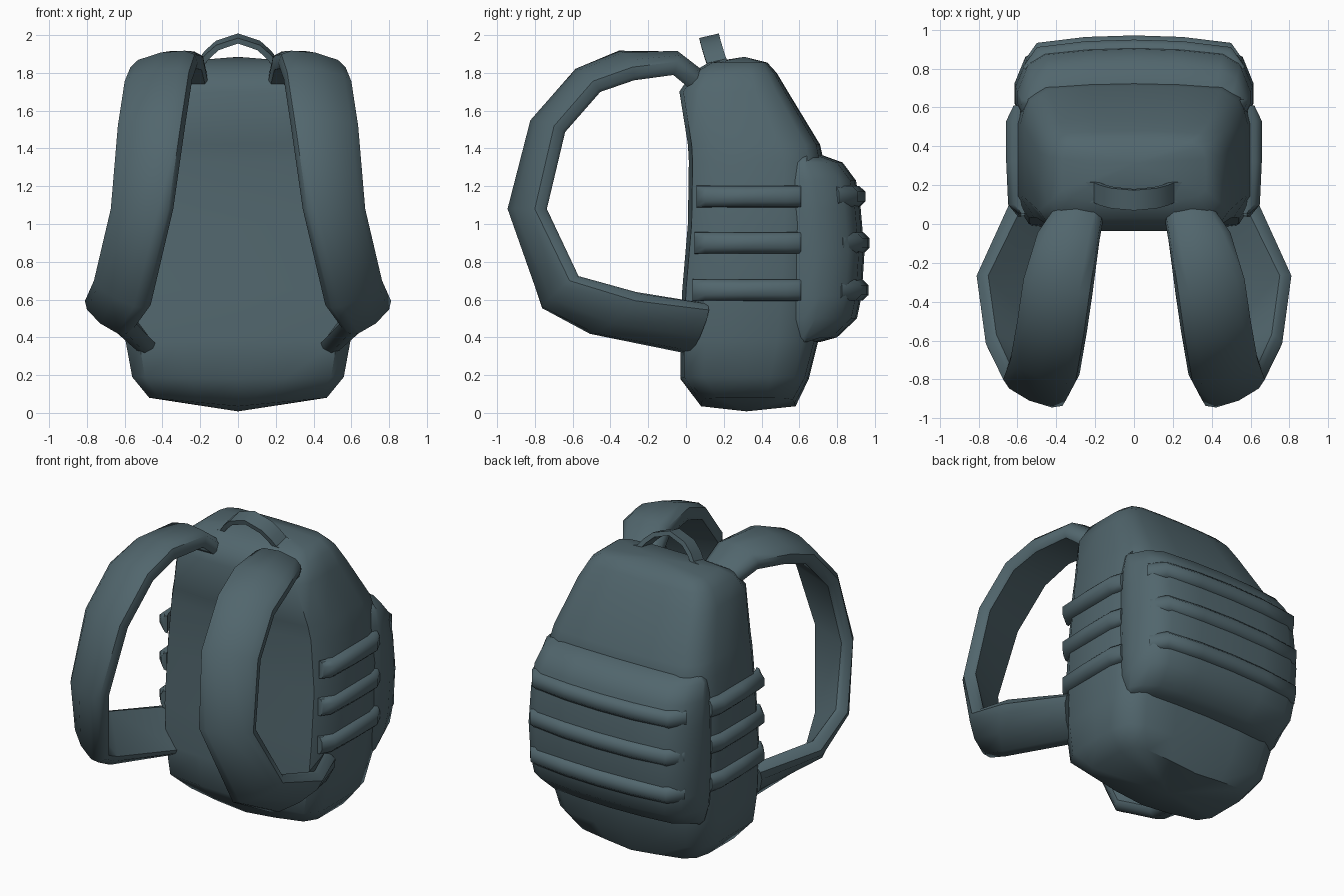
import bpy, bmesh, math
from mathutils import Vector as V

if "Cube" in bpy.data.objects:
    bpy.data.objects.remove(bpy.data.objects["Cube"])

mat = bpy.data.materials.new("slate_blue_fabric")
mat.diffuse_color = (0.083, 0.133, 0.153, 1)
mat.use_nodes = True
mat.node_tree.nodes["Principled BSDF"].inputs["Base Color"].default_value = mat.diffuse_color


def loft(name, rings, angle=50, bottom=None, top=None):
    """Skin closed rings of equal length; ends get a cap or an apex."""
    bm = bmesh.new()
    vs = [[bm.verts.new(p) for p in r] for r in rings]
    n = len(vs[0])
    for a, b in zip(vs, vs[1:]):
        for i in range(n):
            j = (i + 1) % n
            bm.faces.new((a[i], a[j], b[j], b[i]))
    for ring, apex in ((vs[0], bottom), (vs[-1], top)):
        if apex:
            c = bm.verts.new(apex)
            for i in range(n):
                bm.faces.new((ring[i], ring[(i + 1) % n], c))
        else:
            bm.faces.new(ring)
    bmesh.ops.recalc_face_normals(bm, faces=bm.faces)
    me = bpy.data.meshes.new(name)
    bm.to_mesh(me)
    bm.free()
    for p in me.polygons:
        p.use_smooth = True
    me.set_sharp_from_angle(angle=math.radians(angle))
    me.materials.append(mat)
    ob = bpy.data.objects.new(name, me)
    bpy.context.collection.objects.link(ob)
    return ob


def bag_ring(z, hw, yf, yb, sag=0.0):
    """Rounded cross-section; sag lowers the middle points."""
    d = yb - yf
    half = [(.45, yf), (.88, yf + .02), (1, yf + .18 * d), (1, yf + .5 * d),
            (1, yb - .30 * d), (.94, yb - .11 * d), (.78, yb - .03 * d), (.4, yb - .008 * d)]
    pts = [(0, yf)] + half + [(0, yb)] + [(-x, y) for x, y in reversed(half)]
    return [V((x * hw, y, z - sag * (1 - abs(x)))) for x, y in pts]


# main bag
loft("main_bag", [bag_ring(*r) for r in (
    (.08, .47, .08, .58, .045), (.19, .56, -.03, .65, .01), (.38, .595, -.03, .70),
    (.65, .615, -.02, .73), (1.0, .615, .01, .74), (1.33, .585, .015, .73),
    (1.42, .565, .01, .71), (1.70, .49, -.035, .54), (1.80, .44, .03, .48),
    (1.855, .37, .12, .43))], bottom=(0, .32, .008), top=(0, .31, 1.885))

# bulging rear pocket
def pocket_ring(z, hw, yb, yf=.5):
    half = [(.9, yf), (1, yf + .12), (1, max(yb - .22, yf + .14)), (.91, yb - .085),
            (.76, yb - .03), (.4, yb - .008)]
    pts = [(0, yf)] + half + [(0, yb)] + [(-x, y) for x, y in reversed(half)]
    return [V((x * hw, y, z)) for x, y in pts]

loft("rear_pocket", [pocket_ring(*r) for r in (
    (.375, .55, .71), (.40, .57, .80), (.50, .60, .905), (.62, .61, .93),
    (.85, .615, .945), (1.08, .61, .925), (1.23, .60, .90), (1.325, .58, .83),
    (1.365, .54, .72))])


# padded shoulder straps: inner and outer edge of each station
stations = [((.15, .09, 1.73), (.40, .09, 1.73)),
            ((.18, -.08, 1.87), (.50, -.05, 1.84)),
            ((.22, -.36, 1.88), (.57, -.28, 1.81)),
            ((.25, -.57, 1.79), (.60, -.48, 1.74)),
            ((.29, -.80, 1.53), (.635, -.68, 1.51)),
            ((.355, -.92, 1.08), (.67, -.78, 1.08)),
            ((.48, -.75, .56), (.755, -.60, .71)),
            ((.57, -.51, .43), (.80, -.26, .61)),
            ((.47, .01, .32), (.62, .12, .56))]
section = [(-1, -.03), (-.97, .02), (-.7, .05), (0, .065), (.7, .05), (.97, .02),
           (1, -.03), (.9, -.055), (-.9, -.055)]
for s, side in ((1, "right"), (-1, "left")):
    mids = [(V(a) + V(b)) / 2 for a, b in stations]
    rings = []
    for i, (a, b) in enumerate(stations):
        t = mids[min(i + 1, len(mids) - 1)] - mids[max(i - 1, 0)]
        w = (V(b) - V(a)) / 2
        nrm = w.cross(t).normalized()
        if nrm.dot(mids[i] - V((mids[i].x - .2, -.3, 1.15))) < 0:
            nrm = -nrm
        ring = [mids[i] + w * u + nrm * v for u, v in section]
        rings.append([V((p.x * s, p.y, p.z)) for p in ring])
    loft("shoulder_strap_" + side, rings)


# puffy webbing bands, a rounded section swept along the bag surface
def band(name, path, z, h=.058):
    prof = [(0, -1), (.55, -.95), (1, -.45), (1, .45), (.55, .95), (0, 1)]
    rings = [[V((x + nx * k * d, y + ny * k * d, z + h * q)) for k, q in prof]
             for x, y, nx, ny, d in path]
    loft(name, rings)

for k, z in enumerate((.65, .90, 1.145)):
    for s, side in ((1, "right"), (-1, "left")):
        band(f"side_band_{side}_{k}",
             [(s * .56, .035 + .01 * k, s, 0, .035), (s * .58, .10, s, 0, .068),
              (s * .59, .32, s, 0, .068), (s * .59, .53, s, 0, .068),
              (s * .58, .61, s, 0, .04)], z)
    dy = (-.005, .0, -.022)[k]
    band(f"rear_band_{k}",
         [(s * x, y + dy, s * nx, ny, d) for s, x, y, nx, ny, d in (
             (-1, .54, .80, .7, .7, .045), (-1, .47, .865, .4, .9, .075),
             (-1, .25, .895, 0, 1, .068), (1, 0, .905, 0, 1, .066), (1, .25, .895, 0, 1, .068),
             (1, .47, .865, .4, .9, .075), (1, .54, .80, .7, .7, .045))], z)

# carry handle with flat feet
half = [(.30, .17, 1.825), (.20, .165, 1.85), (.165, .15, 1.895), (.11, .135, 1.945), (0, .125, 1.982)]
path = [V((-x, y, z)) for x, y, z in half] + [V(p) for p in reversed(half[:-1])]
rings = []
for i, p in enumerate(path):
    t = (path[min(i + 1, len(path) - 1)] - path[max(i - 1, 0)]).normalized()
    w = V((0, .052, .012))
    nrm = w.cross(t).normalized() * .015
    rings.append([p - w - nrm, p + w - nrm, p + w + nrm, p - w + nrm])
loft("carry_handle", rings, 40)
